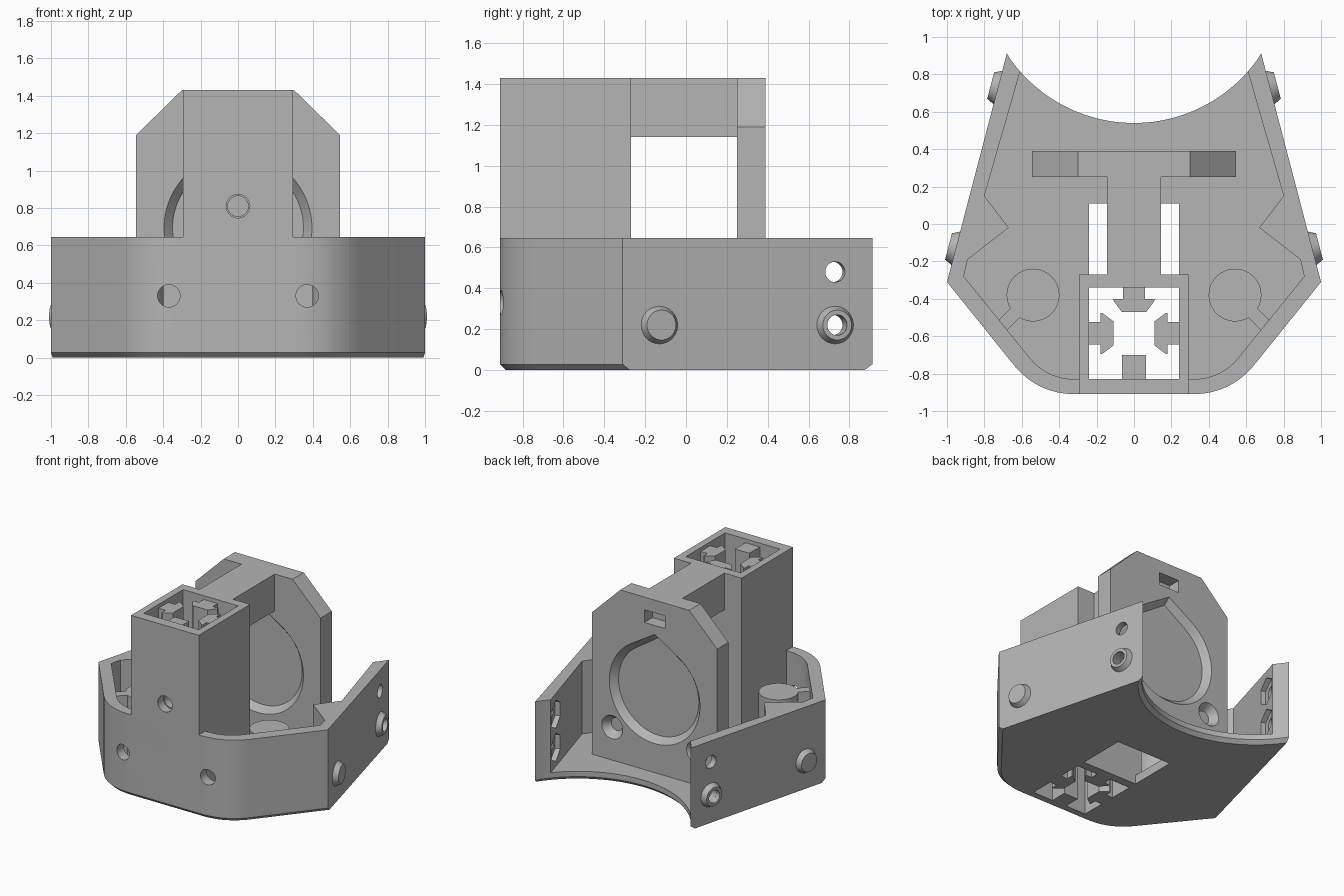
import bpy, bmesh, math
from mathutils import Vector, Matrix

if "Cube" in bpy.data.objects:
    bpy.data.objects.remove(bpy.data.objects["Cube"])

GREY = (0.46, 0.46, 0.46, 1)
mat = bpy.data.materials.new("plain grey")
mat.use_nodes = True
mat.diffuse_color = GREY
mat.node_tree.nodes["Principled BSDF"].inputs["Base Color"].default_value = GREY
parts = []


def finish(bm, name):
    bmesh.ops.recalc_face_normals(bm, faces=bm.faces)
    mesh = bpy.data.meshes.new(name)
    bm.to_mesh(mesh)
    bm.free()
    mesh.materials.append(mat)
    ob = bpy.data.objects.new(name, mesh)
    bpy.context.collection.objects.link(ob)
    parts.append(ob)
    return ob


def prism(name, pts, low, high, matrix=None, bevel=None):
    """Extrude a flat outline from low to high, optionally chamfering chosen bottom edges."""
    bm = bmesh.new()
    face = bm.faces.new([bm.verts.new((x, y, low)) for x, y in pts])
    up = bmesh.ops.extrude_face_region(bm, geom=[face])["geom"]
    for v in up:
        if isinstance(v, bmesh.types.BMVert):
            v.co.z = high
    bmesh.ops.recalc_face_normals(bm, faces=bm.faces)
    if bevel:
        edges = [e for e in bm.edges if all(v.co.z == low for v in e.verts) and bevel(e)]
        bmesh.ops.bevel(bm, geom=edges, offset=0.028, segments=1, affect='EDGES')
    if matrix:
        bm.transform(matrix)
    return finish(bm, name)


def box(name, x0, x1, y0, y1, z0, z1):
    return prism(name, [(x0, y0), (x1, y0), (x1, y1), (x0, y1)], z0, z1)


def rod(name, start, direction, length, r1, r2=None, sides=40):
    """Cylinder or cone that begins at start and runs along direction."""
    d = Vector(direction).normalized()
    bm = bmesh.new()
    bmesh.ops.create_cone(bm, cap_ends=True, segments=sides, radius1=r1,
                          radius2=r1 if r2 is None else r2, depth=length)
    bm.transform(Matrix.Translation(Vector(start) + d * length / 2)
                 @ d.to_track_quat('Z', 'Y').to_matrix().to_4x4())
    return finish(bm, name)


def cut(ob, cutters):
    for c in cutters:
        c.hide_render = True
        m = ob.modifiers.new("cut", 'BOOLEAN')
        m.operation, m.solver, m.object = 'DIFFERENCE', 'EXACT', c
    bpy.context.view_layer.update()
    mesh = bpy.data.meshes.new_from_object(ob.evaluated_get(bpy.context.evaluated_depsgraph_get()))
    ob.modifiers.clear()
    ob.data = mesh
    for c in cutters:
        parts.remove(c)
        bpy.data.objects.remove(c)


def curve(a, b, c, n=12):
    a, b, c = Vector(a), Vector(b), Vector(c)
    return [tuple(a * (1 - t) ** 2 + b * 2 * t * (1 - t) + c * t * t)
            for t in (i / n for i in range(n + 1))]


def mirrored(half):
    return half + [(-x, y) for x, y in reversed(half)]


# Shell: floor and side walls with a scooped back
scoop_c, scoop_r = 1.35, 0.81
scoop_a = math.asin(0.68 / scoop_r)
scoop = [(scoop_r * math.sin(a), scoop_c - scoop_r * math.cos(a))
         for a in (scoop_a * i / 24 for i in range(-23, 24))]
outer = mirrored([(0.68, 0.912), (1, -0.31)] + curve((0.65, -0.745), (0.52, -0.91), (0.31, -0.91)))
inner = mirrored([(0.57, 0.95), (0.80, 0.15), (0.67, -0.02), (0.89, -0.19), (0.91, -0.28)]
                 + curve((0.57, -0.70), (0.473, -0.83), (0.31, -0.83)))


def not_side(e):
    mid = (e.verts[0].co + e.verts[1].co) / 2
    return not (abs(mid.x) > 0.8 and mid.y > 0)


shell = prism("shell", outer + scoop, 0, 0.645, bevel=not_side)
holes = [prism("cavity", inner, 0.07, 0.8),
         box("floor_window", -0.24, 0.24, -0.27, 0.11, -0.1, 0.3),
         box("channel", -0.24, 0.24, -0.83, -0.34, -0.1, 0.3)]
for s in (1, -1):
    out = Vector((0.967 * s, 0.254, 0))
    skew = Vector((0.57 * s, 0.82, 0))
    holes.append(rod("front_hole", (0.37 * s, -0.97, 0.33), (0, 1, 0), 0.25, 0.06))
    holes.append(rod("foot_hole", (0.54 * s, -0.38, -0.1), (0, 0, 1), 0.3, 0.075))
    for z in (0.22, 0.48):
        back = Vector((0.727 * s, 0.73, z))
        holes.append(rod("back_hole", back - out * 0.2, out, 0.4, 0.05))
        holes.append(rod("back_nut", back - out * 0.17, out, 0.12, 0.11, sides=6))
        mid = Vector((0.905 * s, 0.05, z))
        holes.append(rod("skew_hole", mid - skew * 0.3, skew, 0.5, 0.05))
        holes.append(rod("skew_nut", mid - skew * 0.28, skew, 0.13, 0.105, sides=6))
cut(shell, holes)

# Side bosses, pillars and ribs
for s, side in ((1, "left"), (-1, "right")):
    out = Vector((0.967 * s, 0.254, 0))
    for y, label in ((-0.13, "front"), (0.73, "back")):
        p = Vector(((1 - (y + 0.31) * 0.262) * s, y, 0.22))
        boss = rod(f"{label}_boss_{side}", p - out * 0.01, out, 0.05, 0.097, 0.073)
        if label == "back":
            cut(boss, [rod("bore", p - out * 0.1, out, 0.3, 0.05)])
    pillar = rod(f"pillar_{side}", (0.54 * s, -0.38, 0.03), (0, 0, 1), 0.53, 0.141, sides=48)
    cut(pillar, [rod("foot_bore", (0.54 * s, -0.38, -0.1), (0, 0, 1), 0.4, 0.075)])
    prism(f"rib_{side}", [(x * s, y) for x, y in
                          ((0.57, -0.36), (0.75, -0.54), (0.70, -0.59), (0.52, -0.41))], 0.05, 0.56)

# Tower: hollow square column
tower = box("tower", -0.295, 0.295, -0.91, -0.27, 0.05, 1.43)
cut(tower, [box("channel", -0.24, 0.24, -0.83, -0.34, -0.1, 1.6),
            rod("screw_hole", (0, -1, 0.81), (0, 1, 0), 0.25, 0.063),
            rod("shaft_recess", (0, -0.305, 0.695), (0, 1, 0), 0.1, 0.28, sides=64)])

# Keys inside the tower
key = mirrored([(0.06, 0.01), (0.06, -0.06), (0.11, -0.06), (0.11, -0.07), (0.065, -0.13)])
for name, x, y, angle in (("back_key", 0, -0.34, 0), ("left_key", 0.24, -0.585, -90),
                          ("right_key", -0.24, -0.585, 90)):
    prism(name, key, 0, 1.4,
          Matrix.Translation((x, y, 0)) @ Matrix.Rotation(math.radians(angle), 4, 'Z'))
front_key = box("front_key", -0.063, 0.063, -0.84, -0.70, 0, 1.4)
cut(front_key, [rod("screw_bore", (0, -1, 0.81), (0, 1, 0), 0.5, 0.055)])

# Arm that joins the tower to the motor plate
box("arm", -0.145, 0.145, -0.28, 0.26, 1.14, 1.43)

# Motor plate: chamfered upright, extruded along y
upright = Matrix(((1, 0, 0, 0), (0, 0, 1, 0), (0, 1, 0, 0), (0, 0, 0, 1)))
plate = prism("motor_plate", mirrored([(0.3, 1.43), (0.545, 1.19), (0.545, 0.05)]),
              0.25, 0.39, upright)


def teardrop(r, peak):
    a0 = math.acos(r / peak)
    pts = [(0, 0.695 + peak)]
    for i in range(49):
        a = a0 + (2 * math.pi - 2 * a0) * i / 48
        pts.append((r * math.sin(a), 0.695 + r * math.cos(a)))
    return pts


def flare(y0, y1):
    """Teardrop cutter widening from the narrow outline at y0 to the wide one at y1."""
    bm = bmesh.new()
    rings = [[bm.verts.new((x, y, z)) for x, z in teardrop(r, p)]
             for y, r, p in ((y0, 0.35, 0.42), (y1, 0.40, 0.47))]
    for i in range(len(rings[0])):
        j = i - 1
        bm.faces.new((rings[0][j], rings[0][i], rings[1][i], rings[1][j]))
    bm.faces.new(rings[0])
    bm.faces.new(rings[1])
    return finish(bm, "flare")


cutters = [prism("motor_hole", teardrop(0.35, 0.42), 0.1, 0.6, upright),
           flare(0.30, 0.245), flare(0.34, 0.395),
           box("latch_pocket", -0.09, 0.09, 0.29, 0.5, 1.23, 1.33)]
for x in (-0.37, 0.37):
    for z in (0.33, 1.06):
        cutters.append(rod("bolt_hole", (x, 0.1, z), (0, 1, 0), 0.4, 0.05))
        cutters.append(rod("countersink", (x, 0.33, z), (0, 1, 0), 0.065, 0.05, 0.095))
cut(plate, cutters)

# Smooth the round surfaces, keep the edges crisp
bpy.ops.object.select_all(action='DESELECT')
for ob in parts:
    ob.select_set(True)
bpy.context.view_layer.objects.active = shell
bpy.ops.object.shade_smooth_by_angle(angle=math.radians(25))
